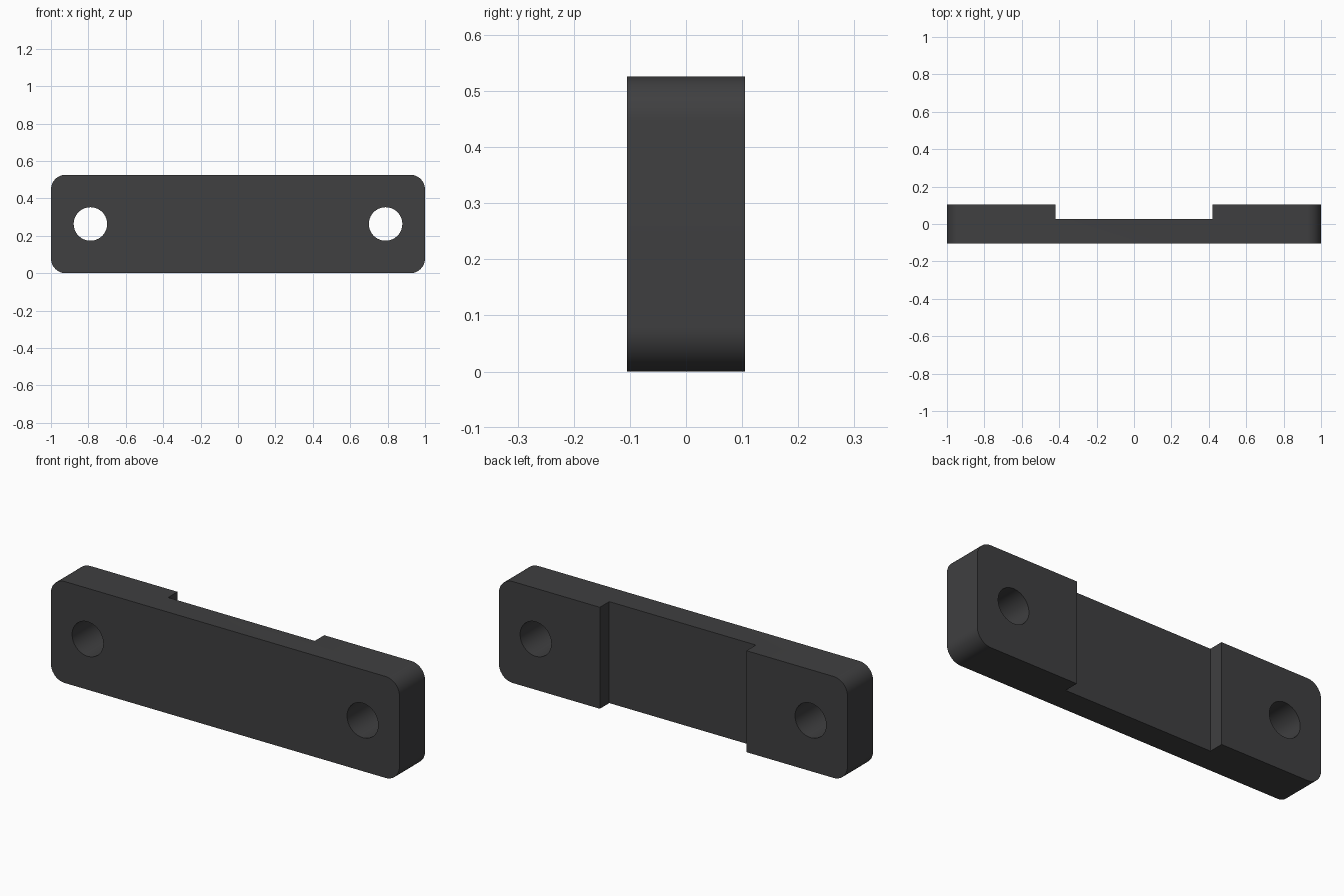
import bpy, bmesh, math

if "Cube" in bpy.data.objects:
    bpy.data.objects.remove(bpy.data.objects["Cube"])

LENGTH, DEPTH, HEIGHT = 2.0, 0.2105, 0.5263
CORNER_R = 0.079
HOLE_X, HOLE_R = 0.789, 0.0895
RECESS_HALF, RECESS_Y = 0.421, 0.028


def prism(name, profile, y0, y1):
    """Extrude an x-z outline from y0 to y1."""
    bm = bmesh.new()
    face = bm.faces.new([bm.verts.new((x, y0, z)) for x, z in profile])
    ext = bmesh.ops.extrude_face_region(bm, geom=[face])["geom"]
    verts = [v for v in ext if isinstance(v, bmesh.types.BMVert)]
    bmesh.ops.translate(bm, verts=verts, vec=(0, y1 - y0, 0))
    bmesh.ops.recalc_face_normals(bm, faces=bm.faces)
    mesh = bpy.data.meshes.new(name)
    bm.to_mesh(mesh)
    bm.free()
    obj = bpy.data.objects.new(name, mesh)
    bpy.context.collection.objects.link(obj)
    return obj


def arc(cx, cz, r, start, end, steps):
    return [(cx + r * math.cos(a), cz + r * math.sin(a))
            for a in (math.radians(start + (end - start) * i / steps)
                      for i in range(steps + 1))]


# Plate with rounded corners
outline = []
for i, (sx, sz) in enumerate([(1, 1), (-1, 1), (-1, -1), (1, -1)]):
    outline += arc(sx * (LENGTH / 2 - CORNER_R),
                   HEIGHT / 2 + sz * (HEIGHT / 2 - CORNER_R),
                   CORNER_R, i * 90, i * 90 + 90, 12)
plate = prism("mounting_plate", outline, -DEPTH / 2, DEPTH / 2)

# Cutters: two screw holes and the channel across the back
cutters = [prism("hole_cutter", arc(s * HOLE_X, HEIGHT / 2, HOLE_R, 0, 360, 64)[:-1], -0.3, 0.3)
           for s in (-1, 1)]
w = RECESS_HALF
cutters.append(prism("channel_cutter", [(-w, -0.2), (w, -0.2), (w, 0.8), (-w, 0.8)],
                     RECESS_Y, 0.3))

bpy.context.view_layer.objects.active = plate
plate.select_set(True)
for cutter in cutters:
    cutter.hide_render = True
    mod = plate.modifiers.new("cut", 'BOOLEAN')
    mod.operation = 'DIFFERENCE'
    mod.solver = 'EXACT'
    mod.object = cutter
    bpy.ops.object.modifier_apply(modifier=mod.name)
    bpy.data.objects.remove(cutter)

# Dark finish, smooth rounded walls
mat = bpy.data.materials.new("dark_plastic")
mat.diffuse_color = (0.05, 0.05, 0.052, 1)
mat.use_nodes = True
mat.node_tree.nodes["Principled BSDF"].inputs["Base Color"].default_value = mat.diffuse_color
plate.data.materials.clear()
plate.data.materials.append(mat)
bpy.ops.object.select_all(action='DESELECT')
plate.select_set(True)
bpy.ops.object.shade_smooth_by_angle(angle=math.radians(30))
